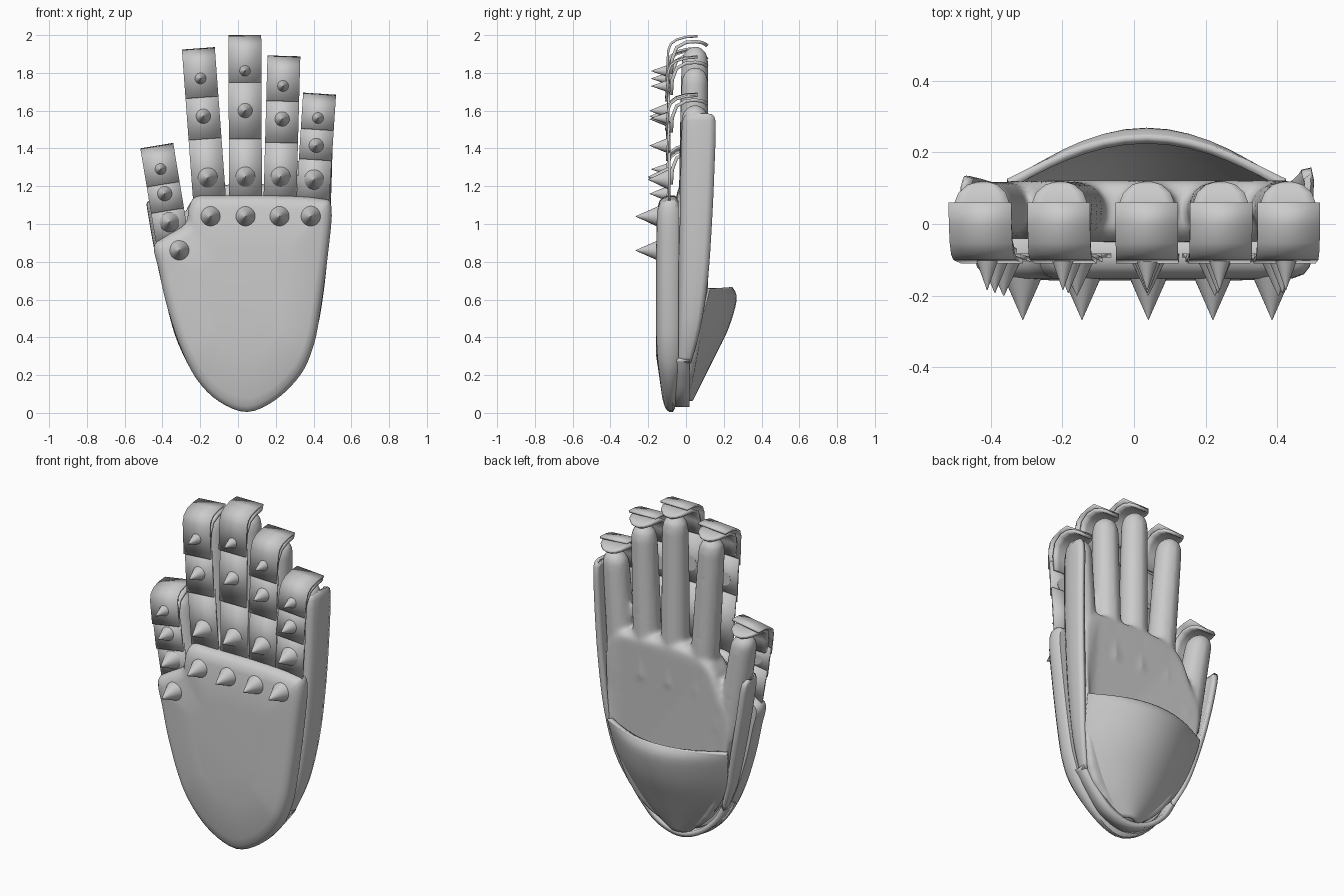
import bpy, bmesh
from math import sin, cos, pi, radians
from mathutils import Vector, Matrix

if "Cube" in bpy.data.objects:
    bpy.data.objects.remove(bpy.data.objects["Cube"])


def finish(name, bm, thick=0, offset=0, angle=35):
    bmesh.ops.recalc_face_normals(bm, faces=bm.faces[:])
    me = bpy.data.meshes.new(name)
    bm.to_mesh(me)
    bm.free()
    ob = bpy.data.objects.new(name, me)
    bpy.context.collection.objects.link(ob)
    bpy.ops.object.select_all(action='DESELECT')
    ob.select_set(True)
    bpy.context.view_layer.objects.active = ob
    bpy.ops.object.shade_smooth_by_angle(angle=radians(angle))
    if thick:
        m = ob.modifiers.new("thickness", 'SOLIDIFY')
        m.thickness, m.offset = thick, offset
    return ob


def loft(bm, rows, closed=False, caps=False):
    vs = [[bm.verts.new(p) for p in r] for r in rows]
    n = len(vs[0])
    for a, b in zip(vs, vs[1:]):
        for i in range(n if closed else n - 1):
            j = (i + 1) % n
            bm.faces.new((a[i], a[j], b[j], b[i]))
    if caps:
        bm.faces.new(vs[0])
        bm.faces.new(vs[-1][::-1])


def smooth_path(pts, steps=5, closed=False):
    pts = [Vector(p) for p in pts]
    n, out = len(pts), []
    for i in range(n if closed else n - 1):
        g = lambda k: pts[k % n] if closed else pts[max(0, min(n - 1, k))]
        a, b, c, d = g(i - 1), g(i), g(i + 1), g(i + 2)
        for s in range(steps):
            t = s / steps
            out.append(0.5 * (2 * b + (c - a) * t + (2 * a - 5 * b + 4 * c - d) * t * t
                              + (3 * b - a - 3 * c + d) * t ** 3))
    return out if closed else out + [pts[-1]]


def ellipsoid(bm, c, r, rot=None):
    M = Matrix.Translation(c) @ (rot or Matrix()) @ Matrix.Diagonal((*r, 1))
    bmesh.ops.create_uvsphere(bm, u_segments=24, v_segments=14, radius=1, matrix=M)


def spike(name, x, z, r, base, tip):
    bm = bmesh.new()
    M = Matrix.Translation((x, (base + tip) / 2, z)) @ Matrix.Rotation(pi / 2, 4, 'X')
    bmesh.ops.create_cone(bm, cap_ends=True, segments=28, radius1=r, radius2=0.001,
                          depth=abs(tip - base), matrix=M)
    finish(name, bm, angle=60)


# Back-of-hand plate: rounded shield outline
outline = smooth_path([(0.05, 0.005), (-0.1, 0.06), (-0.22, 0.18), (-0.31, 0.36), (-0.38, 0.58), (-0.42, 0.76),
                       (-0.445, 0.88), (-0.39, 0.93), (-0.28, 1.0), (-0.26, 1.09), (-0.22, 1.145), (-0.1, 1.15),
                       (0.2, 1.15), (0.43, 1.135), (0.495, 1.09), (0.475, 0.83), (0.43, 0.5), (0.395, 0.34),
                       (0.33, 0.2), (0.2, 0.07)], 4, True)


def ring(s, y):
    rows = []
    for p in outline:
        z = 0.6 + (p.y - 0.6) * s
        low = max(0, 1 - z / .3)  # plate thins towards the wrist point
        rows.append((0.04 + (p.x - 0.04) * s, y + (-.08 - y) * low * .5, z))
    return rows


bm = bmesh.new()
loft(bm, [ring(.97, -0.04), ring(1, -0.06), ring(1, -0.095), ring(.985, -0.12), ring(.95, -0.14),
          ring(.88, -0.152), ring(.5, -0.158)], True, True)
finish("hand_back_plate", bm, angle=50)

for i, (x, z) in enumerate([(-.145, 1.04), (.04, 1.04), (.22, 1.04), (.385, 1.04), (-.31, .86)]):
    spike(f"knuckle_spike_{i}", x, z, 0.057, -0.14, -0.267)

# Fingers: bottom centre, top centre, seam heights, spike heights
fingers = {
    "index": ((-.15, 1.12), (-.21, 1.93), (1.46, 1.68), (1.245, 1.57, 1.77)),
    "middle": ((.04, 1.12), (.036, 2.0), (1.46, 1.76), (1.25, 1.6, 1.81)),
    "ring": ((.222, 1.12), (.243, 1.89), (1.44, 1.66), (1.25, 1.555, 1.73)),
    "pinky": ((.395, 1.12), (.432, 1.69), (1.35, 1.51), (1.235, 1.415, 1.56)),
    "thumb": ((-.345, .9), (-.43, 1.415), (1.08, 1.22), (1.01, 1.16, 1.29)),
}
glove = bmesh.new()
for name, (b, t, seams, spikes) in fingers.items():
    slope = (t[0] - b[0]) / (t[1] - b[1])
    cx = lambda z: b[0] + (z - b[1]) * slope
    top = t[1] - 0.006
    # overlapping armour strips, the last one curling over the tip
    profs = [[(-.088, b[1]), (-.088, seams[0] + .03)],
             [(-.1, seams[0] - .01), (-.09, seams[1] + .03)],
             [(-.104, seams[1] - .01), (-.094, top - .075), (-.08, top - .04),
              (-.05, top - .018), (0, top - .004), (.06, top)]]
    for k, pr in enumerate(profs):
        bm = bmesh.new()
        loft(bm, [[(cx(z) + s * .087, y, z - s * .087 * slope) for s in (-1, 1)] for y, z in pr])
        finish(f"{name}_plate_{k}", bm, 0.012)
    for k, (z, r) in enumerate(zip(spikes, (.055, .044, .035))):
        spike(f"{name}_spike_{k}", cx(z), z, r, -0.088, -0.2 + .008 * k)
    # rounded fingertip cap under the curl
    bm = bmesh.new()
    rows = []
    for y, z, w in [(-.078, -.2, .07), (-.073, -.12, .075), (-.05, -.06, .08), (0, -.032, .083),
                    (.05, -.028, .08), (.085, -.034, .066), (.105, -.044, .042), (.112, -.052, .012)]:
        rows.append([(cx(top + z) + w * s, y, top + z) for s in (-1, -.6, -.2, .2, .6, 1)])
    loft(bm, rows)
    finish(f"{name}_tip_cap", bm, 0.018, angle=60)
    # glove finger as a tapered tube with a round end
    z0 = 0.72 if name == "thumb" else 0.95
    z1 = t[1] - 0.06
    rows = []
    for i in range(13):
        f = i / 12
        z = z0 + (z1 - z0) * (1 - (1 - f) ** 1.8)
        d = max(0, 1 - (z1 - z) / .07)
        r = (.08 - .012 * f) * max(.05, 1 - d * d) ** .5
        rows.append([(cx(z) + r * cos(a), .038 + .012 * f + r * 1.0 * sin(a), z)
                     for a in [j * pi / 10 for j in range(20)]])
    loft(glove, rows, True, True)

# Glove palm, fused with the fingers
palm = smooth_path([(.04, .06), (-.16, .18), (-.28, .4), (-.35, .65), (-.37, .85), (-.31, .98), (-.235, 1.14),
                    (-.1, 1.2), (.2, 1.2), (.42, 1.16), (.45, .9), (.41, .5), (.3, .2)], 3, True)
rows = []
for s, f in [(.94, 0), (1, .2), (1, .8), (.985, .93), (.95, 1)]:
    rows.append([(.04 + (p.x - .04) * s, -.05 + f * (.05 + min(.122, .01 + p.y * .18)), .6 + (p.y - .6) * s)
                 for p in palm])
loft(glove, rows, True, True)
ellipsoid(glove, (-.29, .045, .82), (.11, .075, .22), Matrix.Rotation(-.2, 4, 'Y'))
ob = finish("glove", glove)
m = ob.modifiers.new("fuse", 'REMESH')
m.mode, m.voxel_size, m.use_smooth_shade = 'VOXEL', 0.013, True
m = ob.modifiers.new("soften", 'SMOOTH')
m.factor, m.iterations = 0.5, 8


# Side guards: strips along each edge of the hand (x, z, front y, back y)
def guard(name, pts, side):
    rows = []
    for x, z, y0, y1 in smooth_path([Vector(p) for p in pts], 4):
        rows.append([(x - side * .03, y0, z), (x - side * .008, y0 + (y1 - y0) * .2, z),
                     (x, y0 + (y1 - y0) * .5, z), (x + side * .002, y0 + (y1 - y0) * .8, z),
                     (x - side * .005, y1, z)])
    bm = bmesh.new()
    loft(bm, rows)
    finish(name, bm, 0.028, angle=60)


guard("outer_side_guard", [(.484, 1.57, .03, .12), (.486, 1.545, -.01, .153), (.482, 1.3, -.02, .148),
                           (.47, 1.0, -.025, .134), (.445, .7, -.03, .112), (.405, .45, -.035, .072),
                           (.345, .27, -.04, .02)], 1)
guard("thumb_side_guard", [(-.468, 1.11, .03, .1), (-.465, 1.08, -.01, .13), (-.43, .88, -.02, .125),
                           (-.38, .65, -.03, .105), (-.32, .42, -.035, .065), (-.255, .27, -.04, .02)], -1)

# Wrist rim around the base of the shield
rim = smooth_path([(-.265, .29), (-.2, .18), (-.09, .085), (.04, .045), (.18, .09), (.29, .2), (.355, .29)], 5)
bm = bmesh.new()
loft(bm, [[(p.x, y, p.y) for y in (-.065, -.02, .018)] for p in rim])
finish("wrist_rim", bm, 0.03, angle=50)

# Flared wrist flap on the palm side (z, left x, right x, edge y, crown y)
rows = []
for z, xl, xr, ye, yc in smooth_path([Vector(p) for p in [
        (.66, -.35, .42, .115, .235), (.6, -.345, .415, .1, .256), (.45, -.31, .395, .06, .213),
        (.3, -.24, .335, .025, .14), (.17, -.13, .23, .01, .075), (.07, -.02, .1, .0, .025)]], 4):
    rows.append([((xl + xr) / 2 - (xr - xl) / 2 * cos(a), ye + (yc - ye) * sin(a) ** 2.3, z)
                 for a in [pi * j / 20 for j in range(21)]])
bm = bmesh.new()
loft(bm, rows)
finish("wrist_flap", bm, 0.025, angle=60)
